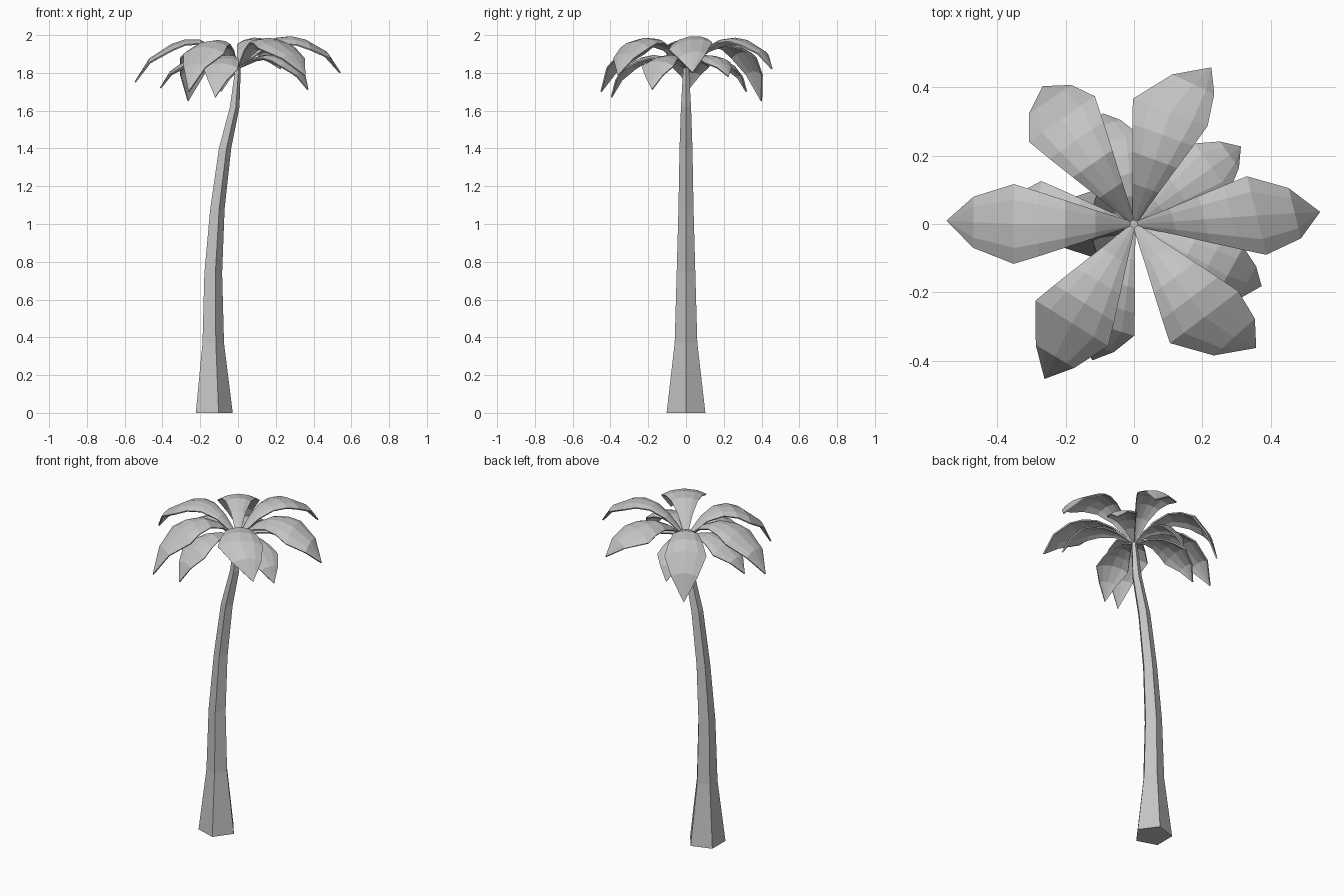
import bpy
import math
from mathutils import Vector

cube = bpy.data.objects.get("Cube")
if cube:
    bpy.data.objects.remove(cube, do_unlink=True)

# One plain grey for the whole tree
grey = bpy.data.materials.new("plain grey")
grey.use_nodes = True
grey.diffuse_color = (0.55, 0.55, 0.55, 1)
grey.node_tree.nodes["Principled BSDF"].inputs["Base Color"].default_value = grey.diffuse_color


def add_object(name, verts, faces):
    mesh = bpy.data.meshes.new(name)
    mesh.from_pydata(verts, [], faces)
    mesh.materials.append(grey)
    obj = bpy.data.objects.new(name, mesh)
    bpy.context.collection.objects.link(obj)
    return obj


# Trunk: five-sided rings (centre x, height, radius) along a gentle bend
SIDES = 5
rings = [(-0.136, 0, 0.108), (-0.137, 0.37, 0.063), (-0.136, 0.74, 0.052),
         (-0.113, 1.08, 0.042), (-0.072, 1.4, 0.036), (-0.02, 1.62, 0.028),
         (0, 1.84, 0.015)]
verts = []
for cx, z, radius in rings:
    for i in range(SIDES):
        a = math.tau * i / SIDES
        verts.append((cx + radius * math.cos(a), radius * math.sin(a), z))
faces = [tuple(reversed(range(SIDES))),
         tuple(range(len(verts) - SIDES, len(verts)))]
for row in range(len(rings) - 1):
    for i in range(SIDES):
        j = (i + 1) % SIDES
        low, high = row * SIDES, (row + 1) * SIDES
        faces.append((low + i, low + j, high + j, high + i))
add_object("trunk", verts, faces)

# Arched cross-section of a leaf: (sideways share, drop share)
SECTION = [(1, 0.28), (0.6, 0.09), (0, 0), (-0.6, 0.09), (-1, 0.28)]
COLS = len(SECTION)
CROWN = 1.825


def frond(name, tip, peak, wide_at, angle, half_width, roll=0, yaw=0, taper=0.64):
    """A leaf that arches from the crown through its peak to its tip."""
    tip_r = math.hypot(tip[0], tip[1])
    tip_angle = math.atan2(tip[1], tip[0])
    angle, roll, yaw = (math.radians(v) for v in (angle, roll, yaw))
    turn = (tip_angle - angle + math.pi) % math.tau - math.pi
    # quadratic arch through crown, peak and tip
    b = 2 * (CROWN + tip[2]) - 4 * peak
    a = tip[2] - CROWN - b
    verts = []
    for s, inner, outer, width in [(0, 0, 0, 0.03), (0.2, 0.33, 0, 0.34),
                                   (0.37, 0.58, 0, 0.59), (0.52, 0.8, 0, 0.81),
                                   (0.64, 1, 0, 1), (0.82, 1, 0.6, taper)]:
        r = wide_at * inner + (tip_r - wide_at) * outer
        heading = angle + turn * outer
        rib = Vector((r * math.cos(heading), r * math.sin(heading), CROWN + a * s + b * s * s))
        side = Vector((-math.sin(heading + yaw) * math.cos(roll),
                       math.cos(heading + yaw) * math.cos(roll), math.sin(roll)))
        for across, drop in SECTION:
            verts.append(rib + half_width * width * (side * across - Vector((0, 0, drop))))
    end = len(verts)
    verts.append(Vector(tip))
    faces = []
    for k in range(0, end, COLS):
        for i in range(k, k + COLS - 1):
            if k + COLS < end:
                faces.append((i, i + 1, i + 1 + COLS, i + COLS))
            else:
                faces.append((i, i + 1, end))
    obj = add_object(name, verts, faces)
    solid = obj.modifiers.new("thickness", "SOLIDIFY")
    solid.thickness = 0.008
    solid.offset = 0


# Upper crown of six large fronds
frond("upper_frond_right", (-0.545, 0.01, 1.75), 1.975, 0.35, 180, 0.115)
frond("upper_frond_left", (0.541, 0.035, 1.8), 1.99, 0.358, 4, 0.118, roll=9, yaw=10)
frond("upper_frond_back_left", (0.225, 0.455, 1.82), 1.983, 0.342, 72, 0.115,
      roll=-4, yaw=-2, taper=0.58)
frond("upper_frond_back_right", (-0.265, 0.4, 1.65), 1.955, 0.37, 124.5, 0.116)
frond("upper_frond_front_right", (-0.26, -0.45, 1.7), 1.968, 0.34, 238, 0.124, taper=0.52)
frond("upper_frond_front_left", (0.355, -0.36, 1.785), 1.983, 0.34, -53, 0.124)

# Lower crown of five smaller fronds
frond("lower_frond_back_left", (0.31, 0.225, 1.78), 1.89, 0.28, 36, 0.085, taper=0.55)
frond("lower_frond_front_left", (0.37, -0.18, 1.71), 1.885, 0.31, -29, 0.095, taper=0.55)
frond("lower_frond_front", (-0.12, -0.395, 1.67), 1.88, 0.31, 253, 0.095, taper=0.55)
frond("lower_frond_right", (-0.41, 0.02, 1.72), 1.885, 0.28, 175, 0.1, taper=0.55)
frond("lower_frond_back", (-0.09, 0.32, 1.7), 1.87, 0.25, 107, 0.085, taper=0.55)
